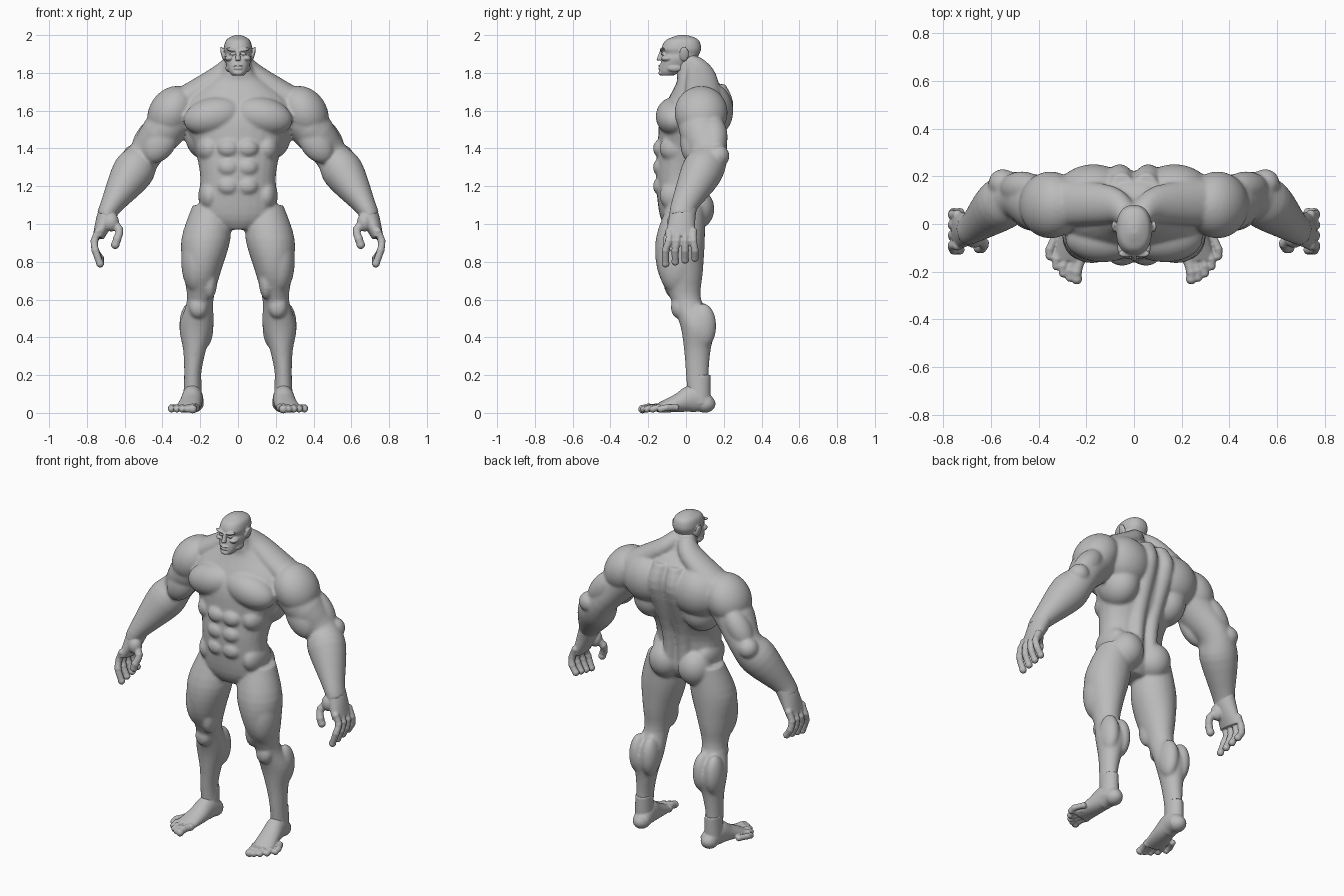
import bpy
import bmesh
from math import cos, sin, tau, radians, copysign
from mathutils import Vector, Matrix, Euler

default_cube = bpy.data.objects.get("Cube")
if default_cube:
    bpy.data.objects.remove(default_cube, do_unlink=True)

skin = bpy.data.materials.new("grey_skin")
skin.use_nodes = True
skin.diffuse_color = (.5, .5, .5, 1)
skin.node_tree.nodes["Principled BSDF"].inputs["Base Color"].default_value = skin.diffuse_color

FORWARD, UP = Vector((0, 1, 0)), Vector((0, 0, 1))


def smooth_rows(rows, steps=4):
    """Fill in a smooth curve between the key rows of a loft."""
    keys = [Vector(row) for row in rows]
    keys = [keys[0]] + keys + [keys[-1]]
    result = []
    for before, start, end, after in zip(keys, keys[1:], keys[2:], keys[3:]):
        leave = start + (end - before) / 6
        arrive = end - (after - start) / 6
        for step in range(steps):
            t = step / steps
            s = 1 - t
            result.append(start * s * s * s + leave * 3 * s * s * t
                          + arrive * 3 * s * t * t + end * t * t * t)
    return result + [keys[-1]]


def rounded(value, squareness):
    return copysign(abs(value) ** squareness, value)


def tube(bm, key_rows, axis=None, squareness=1, sides=28):
    """Closed loft through (x, y, z, half width, half depth); rings are level when axis is None."""
    rows = smooth_rows(key_rows)
    centres = [Vector(row[:3]) for row in rows]
    rings = []
    for i, row in enumerate(rows):
        across, deep = Vector((1, 0, 0)), FORWARD
        if axis is not None:
            along = centres[min(i + 1, len(rows) - 1)] - centres[max(i - 1, 0)]
            along.normalize()
            across = along.cross(axis).normalized()
            deep = across.cross(along)
        ring = []
        for k in range(sides):
            angle = tau * k / sides
            offset = across * row[3] * rounded(cos(angle), squareness)
            offset += deep * row[4] * rounded(sin(angle), squareness)
            ring.append(bm.verts.new(centres[i] + offset))
        rings.append(ring)
    for lower, upper in zip(rings, rings[1:]):
        for k in range(sides):
            n = (k + 1) % sides
            bm.faces.new((lower[k], lower[n], upper[n], upper[k]))
    bm.faces.new(rings[0])
    bm.faces.new(rings[-1])


def ball(bm, centre, radii, lean=0):
    """Ellipsoid muscle, leaning sideways by an angle in degrees."""
    rotation = Euler((0, radians(lean), 0)).to_matrix().to_4x4()
    matrix = Matrix.Translation(centre) @ rotation @ Matrix.Diagonal((*radii, 1))
    bmesh.ops.create_icosphere(bm, subdivisions=4, radius=1, matrix=matrix)


def digit(bm, points, radius, axis):
    """Finger or toe with rounded joints."""
    tube(bm, [(*point, radius, radius) for point in points], axis)
    for point in points:
        ball(bm, point, [radius * 1.1] * 3)


def profile(rows):
    """Turn (height, front, back, half width) into loft rows on the centre line."""
    return [(0, (front + back) / 2, height, width, (back - front) / 2)
            for height, front, back, width in rows]


def mirror(bm):
    """Add the right side as a reflection of the left."""
    everything = bm.verts[:] + bm.edges[:] + bm.faces[:]
    copy = bmesh.ops.duplicate(bm, geom=everything)["geom"]
    verts = [item for item in copy if isinstance(item, bmesh.types.BMVert)]
    bmesh.ops.scale(bm, vec=(-1, 1, 1), verts=verts)


def finish(bm, name, voxel, rounds):
    """Fuse the overlapping volumes into one smooth skin."""
    bmesh.ops.recalc_face_normals(bm, faces=bm.faces[:])
    mesh = bpy.data.meshes.new(name)
    bm.to_mesh(mesh)
    bm.free()
    part = bpy.data.objects.new(name, mesh)
    bpy.context.collection.objects.link(part)
    fuse = part.modifiers.new("fuse", "REMESH")
    fuse.mode = "VOXEL"
    fuse.voxel_size = voxel
    relax = part.modifiers.new("relax", "SMOOTH")
    relax.factor = .5
    relax.iterations = rounds
    graph = bpy.context.evaluated_depsgraph_get()
    graph.update()
    part.data = bpy.data.meshes.new_from_object(part.evaluated_get(graph))
    part.modifiers.clear()
    part.data.name = name
    part.data.materials.clear()
    part.data.materials.append(skin)
    part.data.shade_smooth()


# Body: arm from shoulder to wrist
body = bmesh.new()
tube(body, [
    (.24, .08, 1.63, .08, .1),
    (.38, .08, 1.51, .11, .12),
    (.49, .12, 1.37, .09, .1),
    (.56, .08, 1.27, .11, .11),
    (.67, -.01, 1.1, .06, .07),
    (.7, -.02, 1.04, .05, .07),
], axis=FORWARD)
arm_lean = -35
ball(body, centre=(.35, .08, 1.59), radii=(.12, .14, .15), lean=arm_lean)  # deltoid
ball(body, centre=(.41, .03, 1.43), radii=(.08, .06, .12), lean=arm_lean)  # biceps
ball(body, centre=(.47, .15, 1.46), radii=(.07, .07, .13), lean=arm_lean)  # triceps
ball(body, centre=(.55, .17, 1.36), radii=(.06, .06, .06))  # elbow

# Body: leg from hip to ankle
tube(body, [
    (.14, 0, 1.1, .1, .1),
    (.17, -.03, .92, .13, .13),
    (.19, -.03, .75, .1, .12),
    (.2, 0, .6, .07, .08),
    (.22, .06, .46, .09, .09),
    (.23, .06, .33, .06, .07),
    (.24, .06, .2, .045, .06),
    (.24, .07, .06, .05, .06),
])
ball(body, centre=(.21, -.04, .56), radii=(.05, .04, .06))  # kneecap
ball(body, centre=(.15, -.06, .7), radii=(.04, .06, .1))  # inner thigh
ball(body, centre=(.22, -.05, .8), radii=(.08, .1, .17))  # outer thigh
for x in (.18, .26):
    ball(body, centre=(x, .09, .46), radii=(.05, .07, .12))  # calf heads
ball(body, centre=(.1, .05, 1.08), radii=(.1, .1, .11))  # buttock

# Body: paired trunk muscles
ball(body, centre=(.13, -.06, 1.57), radii=(.16, .1, .1), lean=12)  # chest
ball(body, centre=(.17, .12, 1.6), radii=(.16, .13, .15))  # shoulder blade
ball(body, centre=(.17, .07, 1.47), radii=(.11, .13, .13))  # broad back muscle
ball(body, centre=(.15, -.03, 1.15), radii=(.06, .11, .09))  # hip muscle
ball(body, centre=(.15, -.04, 1.4), radii=(.07, .1, .08))  # ribs
for height in (1.2, 1.3, 1.4):
    ball(body, centre=(.05, -.13, height), radii=(.06, .045, .05))  # stomach
spine_muscle = [
    (.05, .07, 1.1, .04, .05),
    (.05, .08, 1.3, .05, .06),
    (.06, .18, 1.6, .06, .07),
    (.05, .15, 1.74, .05, .06),
]
tube(body, spine_muscle)
trapezius = [
    (.03, .04, 1.85, .05, .05),
    (.1, .08, 1.78, .06, .08),
    (.28, .09, 1.66, .07, .1),
]
tube(body, trapezius, axis=FORWARD)
mirror(body)

# Body: trunk and neck
trunk = profile([
    (.97, -.1, .04, .09),
    (1.05, -.14, .09, .2),
    (1.25, -.16, .1, .2),
    (1.4, -.15, .16, .23),
    (1.55, -.14, .21, .29),
    (1.65, -.1, .22, .28),
    (1.75, -.05, .17, .16),
    (1.8, -.05, .11, .09),
    (1.9, -.05, .06, .06),
])
tube(body, trunk, squareness=.9)
finish(body, "body", voxel=.008, rounds=9)

# Hands: palm, four curled fingers and a thumb
hands = bmesh.new()
palm = [
    (.67, -.01, 1.1, .05, .07),
    (.7, -.02, 1.03, .05, .07),
    (.74, -.03, .93, .03, .08),
]
tube(hands, palm, axis=FORWARD)
for finger in range(4):
    y = finger * .043 - .09
    tip = .79 + finger * .01
    bend = [(.74, y, .96), (.76, y, .91), (.755, y * 1.2, .86), (.73, y * 1.2, tip)]
    digit(hands, bend, radius=.019, axis=FORWARD)
thumb = [(.68, -.05, 1.03), (.63, -.08, .97), (.64, -.1, .92), (.65, -.1, .89)]
digit(hands, thumb, radius=.021, axis=FORWARD)
ball(hands, centre=(.67, -.06, 1.01), radii=(.04, .04, .05))  # thumb base
mirror(hands)
finish(hands, "hands", voxel=.005, rounds=5)

# Feet: heel, arch and five fanned toes
feet = bmesh.new()
arch = [
    (.23, .12, .045, .05, .044),
    (.24, .04, .075, .055, .073),
    (.25, -.04, .053, .06, .05),
    (.27, -.15, .024, .066, .024),
]
tube(feet, arch, axis=UP)
ball(feet, centre=(.235, .1, .048), radii=(.05, .056, .047))  # heel
tube(feet, [(.24, .07, .2, .045, .06), (.24, .07, .05, .05, .06)])  # ankle
for toe in range(5):
    root, tip = .225 + toe * .026, .24 + toe * .028
    reach = toe * toe * .006 - .23
    radius = .017 if toe else .021
    bend = [(root, reach + .08, .028), (tip, reach + .03, .027), (tip, reach, .02)]
    digit(feet, bend, radius, axis=UP)
mirror(feet)
finish(feet, "feet", voxel=.005, rounds=4)

# Head: paired features
head = bmesh.new()
ball(head, centre=(.032, -.124, 1.922), radii=(.034, .016, .009), lean=-12)  # brow
ball(head, centre=(.03, -.12, 1.9), radii=(.015, .012, .007))  # eye
ball(head, centre=(.046, -.1, 1.877), radii=(.024, .034, .016))  # cheekbone
ball(head, centre=(.05, -.06, 1.825), radii=(.016, .04, .02))  # jaw corner
ball(head, centre=(.08, -.01, 1.9), radii=(.01, .025, .04), lean=14)  # ear
mirror(head)

# Head: skull and middle features
skull = profile([
    (1.785, -.13, -.07, .03),
    (1.81, -.14, -.02, .05),
    (1.87, -.13, .05, .07),
    (1.9, -.12, .07, .07),
    (1.93, -.13, .08, .075),
    (1.97, -.11, .07, .065),
    (1.99, -.07, .04, .04),
    (2, -.04, 0, .015),
])
tube(head, skull, squareness=.85)
tube(head, [(0, -.126, 1.92, .01, .012), (0, -.143, 1.866, .014, .014)])  # nose
for height in (1.823, 1.838):
    ball(head, centre=(0, -.134, height), radii=(.026, .014, .006))  # lips
ball(head, centre=(0, -.132, 1.8), radii=(.026, .014, .014))  # chin
finish(head, "head", voxel=.004, rounds=3)
